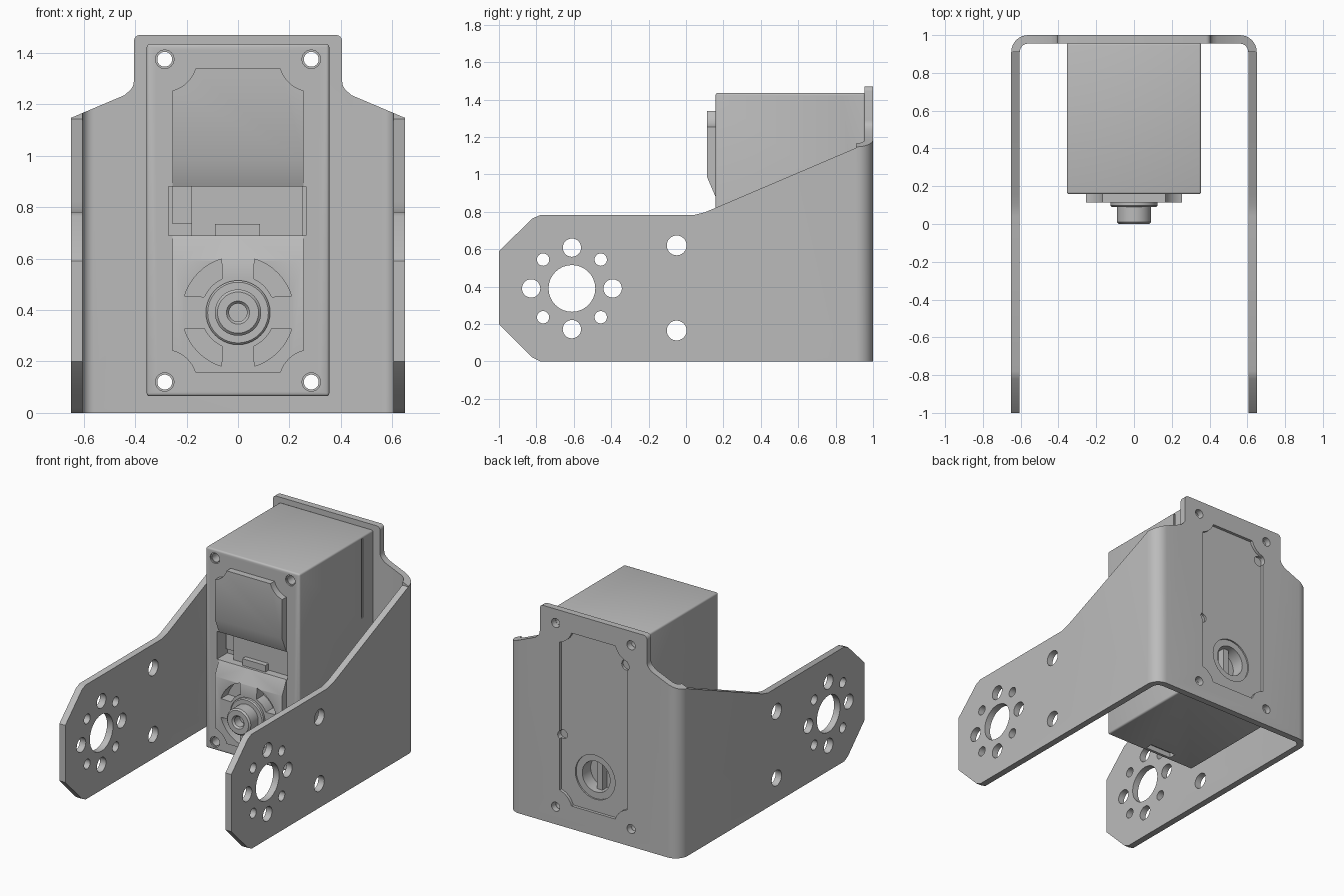
import bpy, bmesh, math
from mathutils import Vector

cube = bpy.data.objects.get("Cube")
if cube:
    bpy.data.objects.remove(cube, do_unlink=True)

GREY = (0.5, 0.5, 0.5, 1)
metal = bpy.data.materials.new("plain grey")
metal.use_nodes = True
metal.diffuse_color = GREY
metal.node_tree.nodes["Principled BSDF"].inputs["Base Color"].default_value = GREY

AXIS_Z = 0.39      # height of the output shaft
SCREWS = [(sx * 0.285, z) for sx in (-1, 1) for z in (0.12, 1.375)]


def make_object(name, bm):
    bmesh.ops.recalc_face_normals(bm, faces=bm.faces)
    mesh = bpy.data.meshes.new(name)
    bm.to_mesh(mesh)
    bm.free()
    mesh.materials.append(metal)
    obj = bpy.data.objects.new(name, mesh)
    bpy.context.collection.objects.link(obj)
    return obj


def prism(name, pts, axis, lo, hi):
    """Extrude a 2D outline along x (y,z), y (x,z) or z (x,y)."""
    place = {"x": lambda a, b, c: (c, a, b),
             "y": lambda a, b, c: (a, c, b),
             "z": lambda a, b, c: (a, b, c)}[axis]
    bm = bmesh.new()
    face = bm.faces.new([bm.verts.new(place(a, b, lo)) for a, b in pts])
    out = bmesh.ops.extrude_face_region(bm, geom=[face])
    verts = [g for g in out["geom"] if isinstance(g, bmesh.types.BMVert)]
    bmesh.ops.translate(bm, verts=verts, vec=Vector(place(0, 0, hi - lo)))
    return make_object(name, bm)


def arc(cx, cy, r, start, end, n=8):
    steps = [math.radians(start + (end - start) * i / n) for i in range(n + 1)]
    return [(cx + r * math.cos(t), cy + r * math.sin(t)) for t in steps]


def rod(cx, cy, r, axis, lo, hi, n=32):
    return prism("cutter", arc(cx, cy, r, 0, 360, n)[:-1], axis, lo, hi)


def box(name, x0, x1, y0, y1, z0, z1):
    return prism(name, [(x0, y0), (x1, y0), (x1, y1), (x0, y1)], "z", z0, z1)


def bake(obj):
    graph = bpy.context.evaluated_depsgraph_get()
    mesh = bpy.data.meshes.new_from_object(obj.evaluated_get(graph))
    obj.modifiers.clear()
    obj.data = mesh


def combine(obj, operation, *others):
    for other in others:
        mod = obj.modifiers.new("bool", "BOOLEAN")
        mod.operation, mod.solver, mod.object = operation, "EXACT", other
        bake(obj)
        bpy.data.objects.remove(other, do_unlink=True)


def bevel(obj, width, segments=3):
    mod = obj.modifiers.new("bevel", "BEVEL")
    mod.width, mod.segments = width, segments
    bake(obj)


def cover_outline():
    """Tall panel whose corners curve around the screws."""
    right = [(0.285 - dx, dz) for dx, dz in arc(0, 0, 0.125, 17, 76)]
    low = [(x, 0.12 + z) for x, z in right]
    high = [(x, 1.375 - z) for x, z in reversed(right)]
    half = low + high
    return half + [(-x, z) for x, z in reversed(half)]


# Bent bracket: a U-shaped strip trimmed by its side and back outlines
outer = [(0.65, -1)] + arc(0.56, 0.91, 0.09, 0, 90)
inner = arc(0.56, 0.91, 0.045, 90, 0) + [(0.605, -1)]
strip = outer + [(-x, y) for x, y in reversed(outer)]
strip += [(-x, y) for x, y in reversed(inner)] + inner
bracket = prism("bracket", strip, "z", 0, 1.47)

side = [(-1, 0.2), (-0.82, 0.02), (-0.78, 0), (1.1, 0), (1.1, 1.6), (0.91, 1.6),
        (0.91, 1.142), (0.16, 0.822), (0.1, 0.797), (0.04, 0.782),
        (-0.78, 0.782), (-0.82, 0.765), (-1, 0.59)]
combine(bracket, "INTERSECT", prism("cutter", [(y, z - 0.0001) for y, z in side], "x", -1, 1))
half = [(0.7, -0.1), (0.7, 1.125), (0.65, 1.147), (0.44, 1.236)]
half += arc(0.455, 1.29, 0.05, 235, 180, 5)
half += arc(0.38, 1.445, 0.025, 0, 90, 4)
combine(bracket, "INTERSECT",
        prism("cutter", half + [(-x, z) for x, z in reversed(half)], "y", -2, 2))

# Bolt circle, centre hole and cable holes through both arms
holes = [(-0.61, AXIS_Z, 0.125), (-0.05, 0.62, 0.053), (-0.05, 0.165, 0.053)]
for i in range(8):
    a = i * math.pi / 4
    holes.append((-0.61 + 0.218 * math.cos(a), AXIS_Z + 0.218 * math.sin(a),
                  0.033 if i % 2 else 0.049))
for y, z, r in holes:
    combine(bracket, "DIFFERENCE", rod(y, z, r, "x", -1, 1))

# Recessed back window with two small finger notches
combine(bracket, "DIFFERENCE",
        prism("cutter", cover_outline(), "y", 0.98, 1.1),
        rod(0.24, 0.62, 0.03, "y", 0.965, 1.1, 16),
        rod(-0.235, 1.22, 0.035, "y", 0.965, 1.1, 16))

# Motor body with raised front cover
body = box("motor_body", -0.355, 0.355, 0.158, 0.958, 0.065, 1.435)
bevel(body, 0.012)
cover = prism("cover", cover_outline(), "y", 0.113, 0.3)
slopes = [(0.1, 1.015), (0.158, 0.88), (0.158, 0.69), (0.1, 0.569)]
combine(cover, "DIFFERENCE", prism("cutter", slopes, "x", -0.5, 0.5))
combine(body, "UNION", cover)

# Connector bay, bottom slot and side groove
combine(body, "DIFFERENCE",
        box("cutter", -0.27, 0.265, 0.05, 0.27, 0.69, 0.88),
        box("cutter", -0.15, 0.05, 0.185, 0.235, 0, 0.1),
        box("cutter", 0.349, 0.4, 0.825, 0.84, 0.88, 1.42))

# Four curved pockets around the shaft
for q in range(4):
    a = q * 90
    pocket = arc(0, AXIS_Z, 0.218, a + 17, a + 73) + arc(0, AXIS_Z, 0.145, a + 65, a + 25)
    combine(body, "DIFFERENCE", prism("cutter", pocket, "y", 0, 0.19))

# Screw holes through body and bracket, with countersinks at the front
for x, z in SCREWS:
    combine(body, "DIFFERENCE", rod(x, z, 0.029, "y", 0, 1.1, 24),
            rod(x, z, 0.036, "y", 0, 0.168, 24))
    combine(bracket, "DIFFERENCE", rod(x, z, 0.031, "y", 0.9, 1.1, 24))

# Stepped rear bore
combine(bracket, "DIFFERENCE", rod(0, AXIS_Z, 0.15, "y", 0.97, 1.1),
        rod(0, AXIS_Z, 0.105, "y", 0.9, 1.1))
combine(body, "DIFFERENCE", rod(0, AXIS_Z, 0.105, "y", 0.88, 1.1))
rear_bar = box("rear_bar", -0.02, 0.02, 0.86, 0.93, AXIS_Z - 0.102, AXIS_Z + 0.102)

# Connector parts inside the bay
connectors = [
    box("connector_block", -0.18, 0.25, 0.21, 0.28, 0.685, 0.885),
    box("connector_tongue", -0.09, 0.085, 0.175, 0.22, 0.685, 0.735),
    box("connector_tab", -0.255, -0.18, 0.235, 0.28, 0.735, 0.885)]

# Output shaft, turned around its axis
profile = [(0, 0.07), (0.035, 0.07), (0.035, 0.012), (0.045, 0), (0.08, 0),
           (0.09, 0.01), (0.09, 0.09), (0.118, 0.09), (0.125, 0.097),
           (0.125, 0.18), (0, 0.18)]
bm = bmesh.new()
ring = [bm.verts.new((r, y, AXIS_Z)) for r, y in profile]
edges = [bm.edges.new(pair) for pair in zip(ring, ring[1:])]
bmesh.ops.spin(bm, geom=ring + edges, cent=(0, 0, AXIS_Z), axis=(0, 1, 0),
               angle=2 * math.pi, steps=40, use_merge=False)
bmesh.ops.remove_doubles(bm, verts=bm.verts, dist=0.0005)
shaft = make_object("output_shaft", bm)

# Smooth the rounded surfaces and keep crisp edges
bpy.ops.object.select_all(action="DESELECT")
for obj in [bracket, body, shaft, rear_bar] + connectors:
    obj.select_set(True)
bpy.context.view_layer.objects.active = bracket
bpy.ops.object.shade_smooth_by_angle(angle=math.radians(30))
